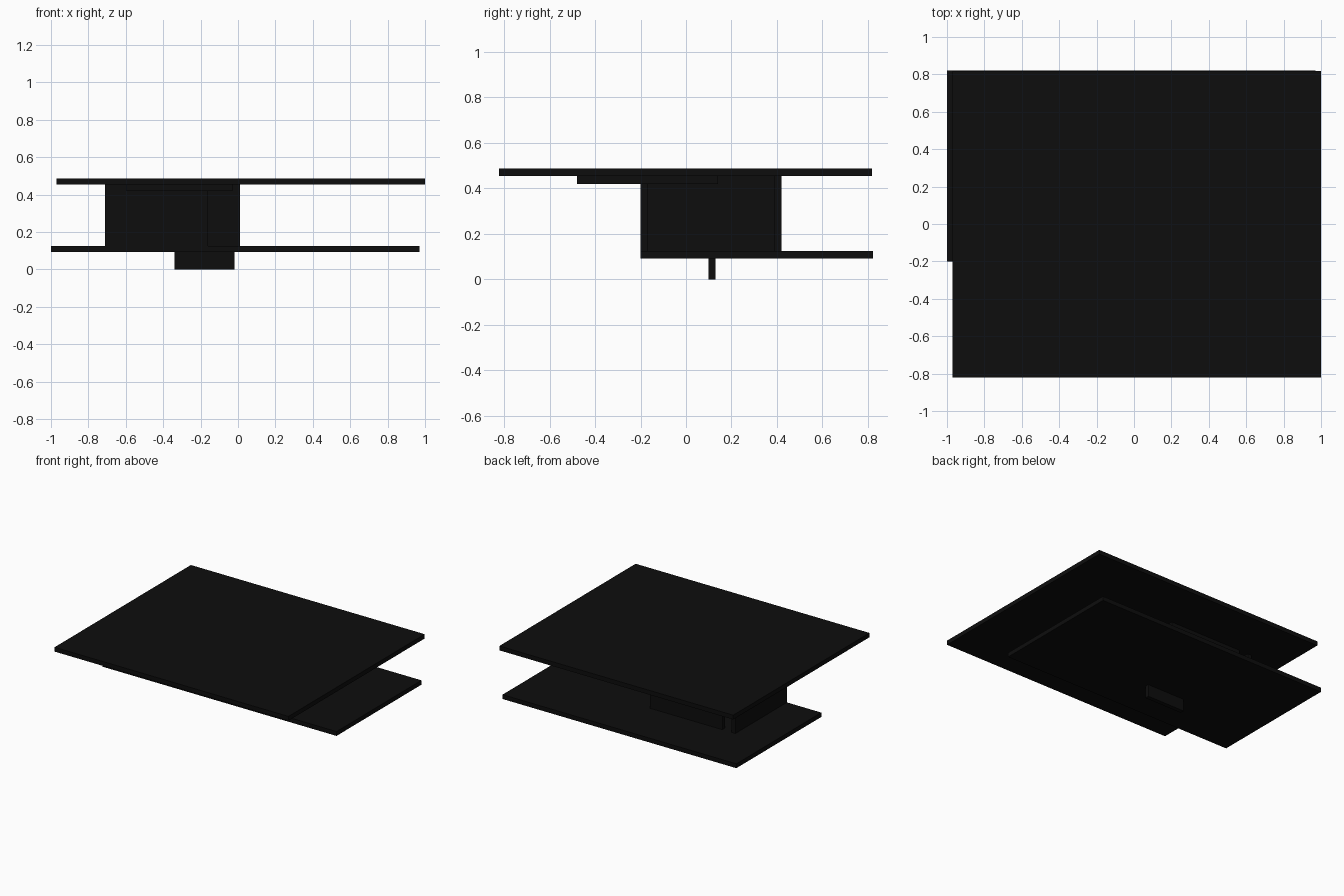
import bpy
import bmesh
from mathutils import Vector

if "Cube" in bpy.data.objects:
    bpy.data.objects.remove(bpy.data.objects["Cube"])

black = bpy.data.materials.new("black")
black.diffuse_color = (0.004, 0.004, 0.004, 1)
black.use_nodes = True
black.node_tree.nodes["Principled BSDF"].inputs["Base Color"].default_value = black.diffuse_color


def panel(name, lo, hi):
    """Box panel between two opposite corners."""
    lo, hi = Vector(lo), Vector(hi)
    bm = bmesh.new()
    bmesh.ops.create_cube(bm, size=1)
    bmesh.ops.scale(bm, vec=hi - lo, verts=bm.verts)
    bmesh.ops.translate(bm, vec=(lo + hi) / 2, verts=bm.verts)
    mesh = bpy.data.meshes.new(name)
    bm.to_mesh(mesh)
    bm.free()
    mesh.materials.append(black)
    obj = bpy.data.objects.new(name, mesh)
    bpy.context.collection.objects.link(obj)
    return obj


T = 0.033                       # panel thickness
Z0, Z1 = 0.125, 0.453           # gap between the two slabs

# Large horizontal slabs
panel("top_slab", (-0.97, -0.822, Z1), (1.0, 0.818, Z1 + T))
panel("lower_slab", (-1.0, -0.2, Z0 - T), (0.97, 0.822, Z0))

# Upright walls between the slabs
panel("left_wall", (-0.71, -0.2, Z0), (-0.71 + T, 0.42, Z1))
panel("back_wall", (-0.6, 0.42 - T, Z0), (0.01, 0.42, Z1))
panel("front_wall", (-0.71 + T, -0.2, Z0), (-0.16, -0.2 + T, Z1))

# Thin plate under the top slab
panel("under_plate", (-0.6, -0.48, Z1 - T), (-0.03, 0.14, Z1))

# Short fin standing on the ground
panel("foot_fin", (-0.34, 0.098, 0), (-0.02, 0.13, Z0 - T))
